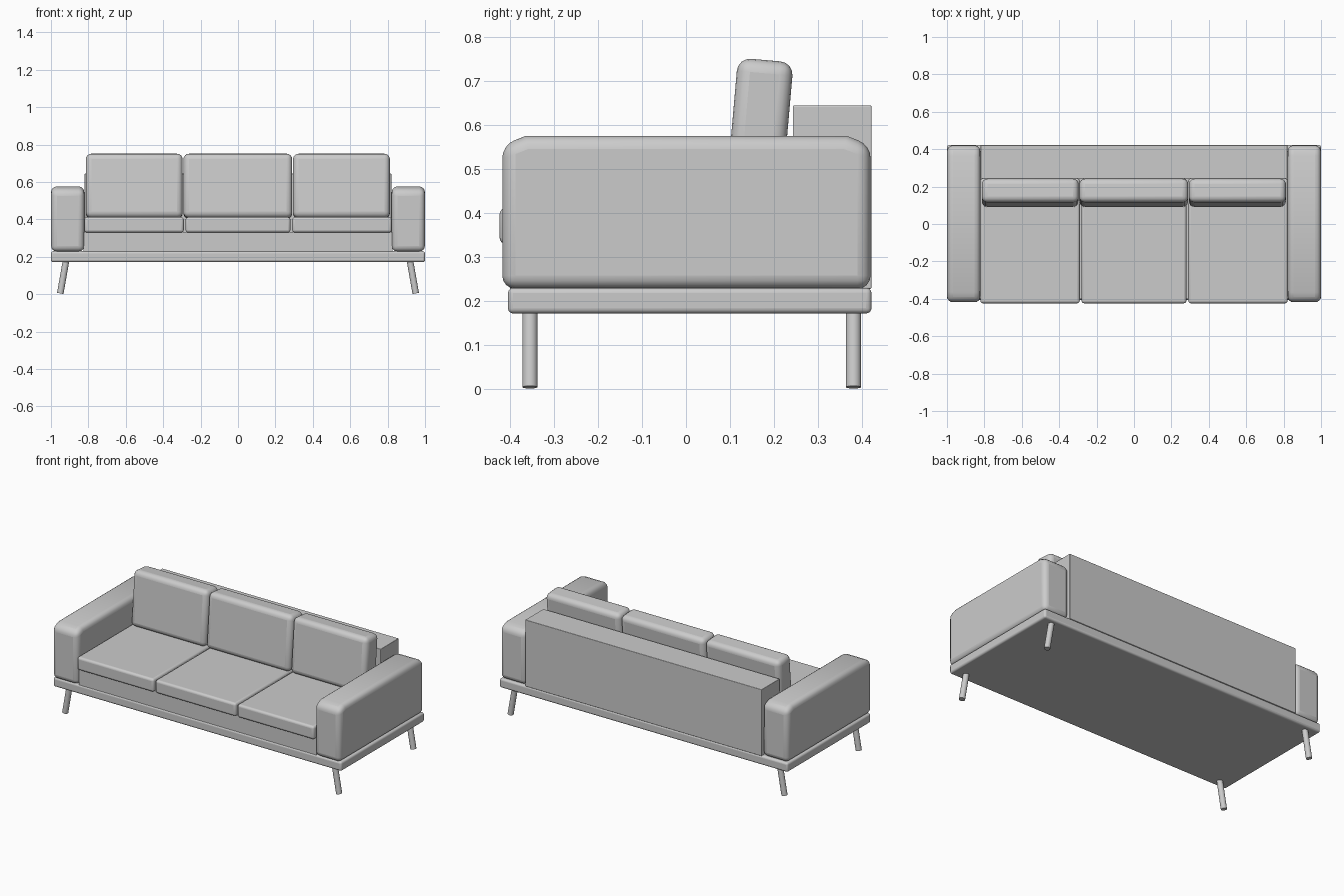
import bpy, bmesh, math
from mathutils import Matrix, Vector

cube = bpy.data.objects.get("Cube")
if cube:
    bpy.data.objects.remove(cube, do_unlink=True)

grey = bpy.data.materials.new("light grey fabric")
grey.use_nodes = True
grey.diffuse_color = (0.6, 0.6, 0.6, 1)
grey.node_tree.nodes["Principled BSDF"].inputs["Base Color"].default_value = (0.6, 0.6, 0.6, 1)


def finish(name, bm, bevel=0, segments=4):
    """Turn a bmesh into a named object with rounded edges."""
    bmesh.ops.recalc_face_normals(bm, faces=bm.faces)
    mesh = bpy.data.meshes.new(name)
    bm.to_mesh(mesh)
    bm.free()
    mesh.materials.append(grey)
    obj = bpy.data.objects.new(name, mesh)
    bpy.context.collection.objects.link(obj)
    if bevel:
        mod = obj.modifiers.new("rounding", 'BEVEL')
        mod.width, mod.segments = bevel, segments
        mod.limit_method = 'ANGLE'
        mod.angle_limit = math.radians(30)
    bpy.ops.object.select_all(action='DESELECT')
    obj.select_set(True)
    bpy.context.view_layer.objects.active = obj
    bpy.ops.object.shade_smooth_by_angle(angle=math.radians(35))
    return obj


def box(name, x, y, z, bevel=0, lean=0):
    """Box from ranges on each axis, leaning back about its centre."""
    bm = bmesh.new()
    size = [b - a for a, b in (x, y, z)]
    centre = Vector([(a + b) / 2 for a, b in (x, y, z)])
    bmesh.ops.create_cube(bm, size=1, matrix=Matrix.Translation(centre)
                          @ Matrix.Rotation(-lean, 4, 'X') @ Matrix.Diagonal((*size, 1)))
    return finish(name, bm, bevel)


# Base slab, seat frame and backrest
box("base_slab", (-1, 1), (-0.405, 0.422), (0.172, 0.23), 0.012)
box("seat_frame", (-0.825, 0.825), (-0.4, 0.3), (0.225, 0.332))
box("backrest", (-0.82, 0.82), (0.243, 0.422), (0.228, 0.645), 0.003)

# Seat and back cushions
for side, a, b in (("right", -0.822, -0.29), ("middle", -0.28, 0.28), ("left", 0.29, 0.822)):
    box(side + "_seat_cushion", (a, b), (-0.424, 0.243), (0.33, 0.412), 0.014)
for side, a, b in (("right", -0.814, -0.296), ("middle", -0.292, 0.29), ("left", 0.294, 0.812)):
    box(side + "_back_cushion", (a, b), (0.103, 0.23), (0.405, 0.749), 0.03, math.radians(5))

# Armrests with sloped top corners, and splayed legs
arm_profile = [(-0.418, 0.228), (0.42, 0.228), (0.42, 0.555),
               (0.365, 0.576), (-0.365, 0.576), (-0.418, 0.555)]
for side, s in (("right", -1), ("left", 1)):
    bm = bmesh.new()
    face = bm.faces.new([bm.verts.new((s * 0.822, y, z)) for y, z in arm_profile])
    extruded = bmesh.ops.extrude_face_region(bm, geom=[face])["geom"]
    bmesh.ops.translate(bm, vec=(s * 0.177, 0, 0),
                        verts=[v for v in extruded if isinstance(v, bmesh.types.BMVert)])
    finish(side + "_armrest", bm, 0.03)

    for end, y in (("front", -0.355), ("back", 0.381)):
        bm = bmesh.new()
        bmesh.ops.create_cone(bm, cap_ends=True, segments=20, radius1=0.0175, radius2=0.0175,
                              depth=0.175, matrix=Matrix.Translation((s * 0.935, y, 0.0905))
                              @ Matrix.Rotation(s * math.radians(-10), 4, 'Y'))
        finish(f"{end}_{side}_leg", bm)
